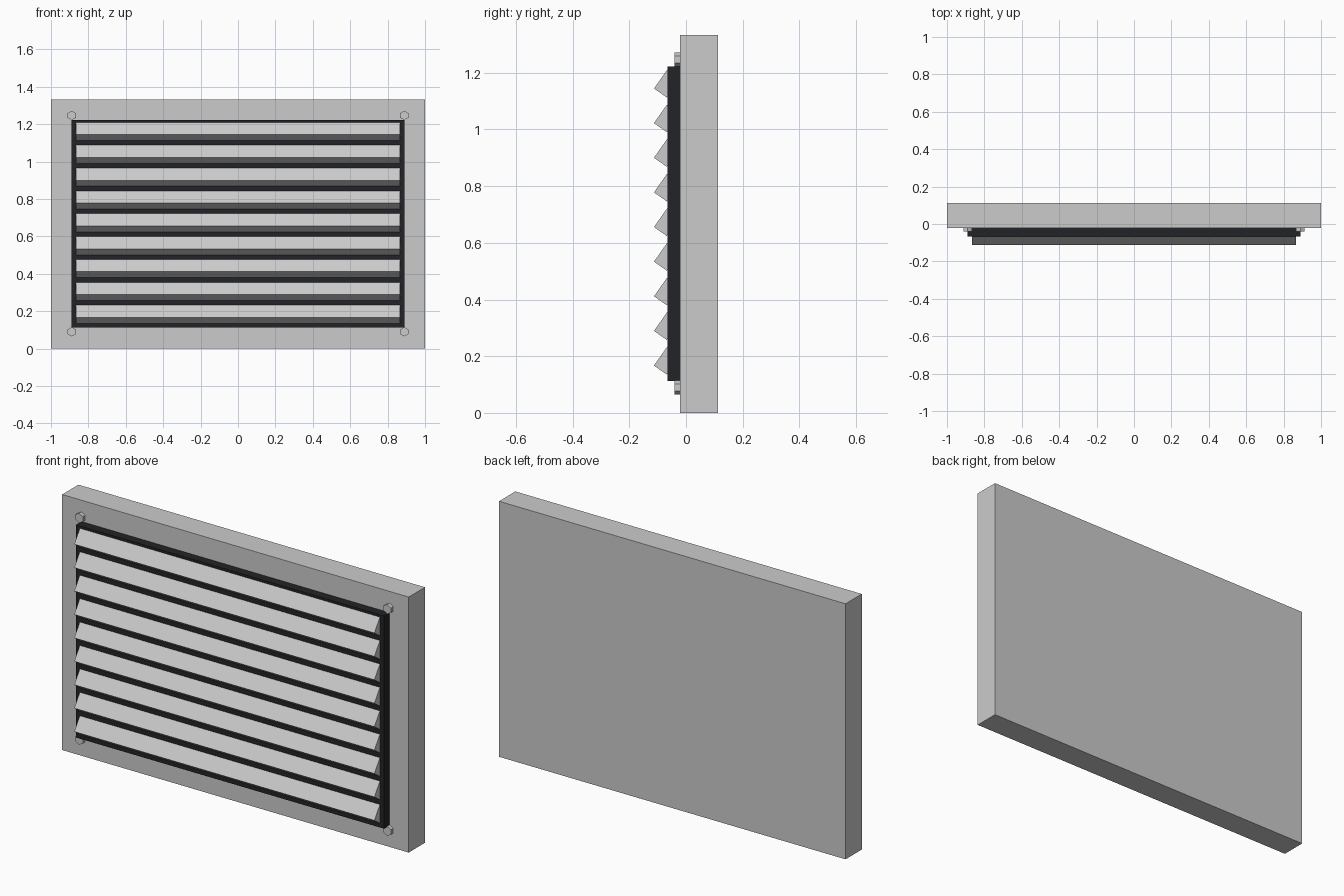
import bpy, math
from mathutils import Matrix

if "Cube" in bpy.data.objects:
    bpy.data.objects.remove(bpy.data.objects["Cube"])


def paint(obj, name, rgb):
    mat = bpy.data.materials.get(name) or bpy.data.materials.new(name)
    mat.diffuse_color = (*rgb, 1)
    mat.use_nodes = True
    mat.node_tree.nodes["Principled BSDF"].inputs["Base Color"].default_value = mat.diffuse_color
    obj.data.materials.append(mat)


def box(name, x, y, z):
    """Box from (min, max) ranges."""
    ranges = (x, y, z)
    bpy.ops.mesh.primitive_cube_add(size=1)
    obj = bpy.context.object
    obj.name = name
    size = [b - a for a, b in ranges]
    mid = [(a + b) / 2 for a, b in ranges]
    obj.data.transform(Matrix.Translation(mid) @ Matrix.Diagonal((*size, 1)))
    return obj


# Wall plate
box("wall_plate", (-1, 1), (-0.021, 0.113), (0, 1.333))

# Dark backing panel behind the slats
panel = box("vent_panel", (-0.889, 0.889), (-0.066, -0.021), (0.112, 1.222))
paint(panel, "dark_metal", (0.016, 0.017, 0.02))

# Tilted slats, each rotated about its front edge
LENGTH, THICK, TILT = 0.08, 0.055, math.radians(-35)
for i in range(9):
    slat = box(f"slat_{i + 1}", (-0.866, 0.866), (0, THICK), (0, LENGTH))
    slat.data.transform(Matrix.Rotation(TILT, 4, 'X'))
    slat.location = (0, -0.113, 0.167 + i * 0.1222)

# Hexagonal corner bolts with a point facing up
for x in (-0.889, 0.889):
    for z in (0.09, 1.247):
        bpy.ops.mesh.primitive_cylinder_add(vertices=6, radius=0.025, depth=0.022)
        bolt = bpy.context.object
        bolt.name = "corner_bolt"
        bolt.data.transform(Matrix.Rotation(math.pi / 2, 4, 'X'))
        bolt.location = (x, -0.029, z)
